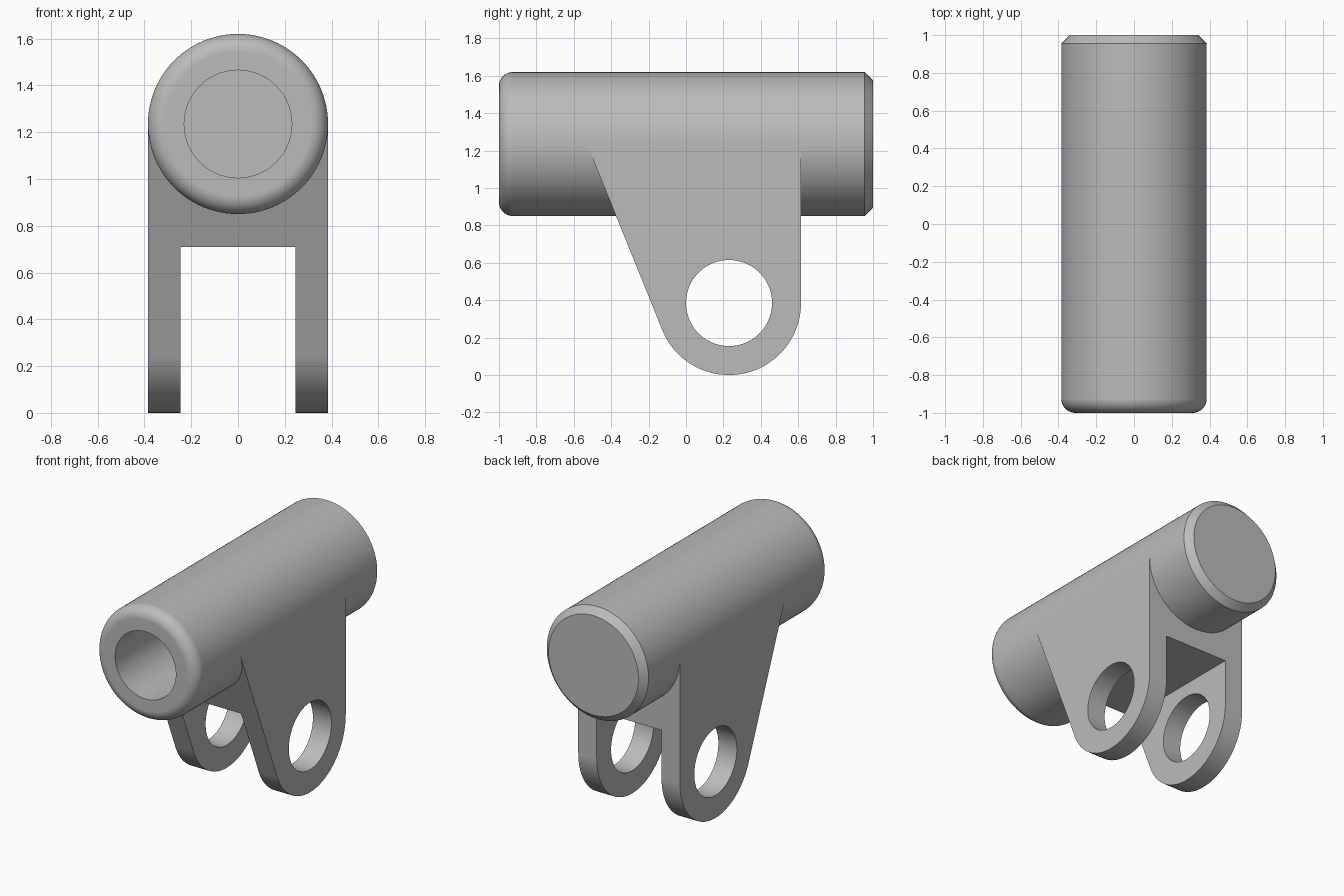
import bpy, bmesh
from math import sin, cos, pi, atan2, radians
from mathutils import Vector, Matrix

cube = bpy.data.objects.get("Cube")
if cube:
    bpy.data.objects.remove(cube, do_unlink=True)

R, BORE, AXIS_Z = 0.385, 0.23, 1.235     # barrel radius, hole radius, barrel height
EYE_Y, EYE_Z = 0.23, 0.385               # centre of the lug eye

grey = bpy.data.materials.new("plain grey")
grey.use_nodes = True
grey.diffuse_color = (0.5, 0.5, 0.5, 1)
grey.node_tree.nodes["Principled BSDF"].inputs["Base Color"].default_value = (0.5, 0.5, 0.5, 1)


def make(name, bm):
    bmesh.ops.recalc_face_normals(bm, faces=bm.faces)
    mesh = bpy.data.meshes.new(name)
    bm.to_mesh(mesh)
    bm.free()
    mesh.materials.append(grey)
    obj = bpy.data.objects.new(name, mesh)
    bpy.context.collection.objects.link(obj)
    return obj


def smooth(obj):
    bpy.ops.object.select_all(action='DESELECT')
    obj.select_set(True)
    bpy.context.view_layer.objects.active = obj
    bpy.ops.object.shade_smooth_by_angle(angle=radians(30))
    mod = obj.modifiers.new("even shading", 'WEIGHTED_NORMAL')
    mod.keep_sharp = True


def cutter_rod(name, radius, length, centre, axis):
    bm = bmesh.new()
    turn = Matrix.Rotation(pi / 2, 4, axis)
    bmesh.ops.create_cone(bm, cap_ends=True, segments=96, radius1=radius, radius2=radius,
                          depth=length, matrix=Matrix.Translation(centre) @ turn)
    return make(name, bm)


def cut(target, cutter):
    mod = target.modifiers.new("cut", 'BOOLEAN')
    mod.operation, mod.solver, mod.object = 'DIFFERENCE', 'EXACT', cutter
    bpy.context.view_layer.objects.active = target
    bpy.ops.object.modifier_apply(modifier=mod.name)
    bpy.data.objects.remove(cutter, do_unlink=True)


# Barrel: turned profile with blind bore, rounded mouth and chamfered back
FILLET, CHAMFER, FLOOR_Y = 0.075, 0.045, 0.845
profile = [(0, FLOOR_Y), (BORE, FLOOR_Y), (BORE, -1)]
for i in range(11):
    a = i / 10 * pi / 2
    profile.append((R - FILLET + FILLET * sin(a), -1 + FILLET - FILLET * cos(a)))
profile += [(R, 1 - CHAMFER), (R - CHAMFER, 1), (0, 1)]
bm = bmesh.new()
verts = [bm.verts.new((r, y, AXIS_Z)) for r, y in profile]
edges = [bm.edges.new(pair) for pair in zip(verts, verts[1:])]
bmesh.ops.spin(bm, geom=verts + edges, cent=(0, 0, AXIS_Z), axis=(0, 1, 0),
               angle=2 * pi, steps=96)
bmesh.ops.remove_doubles(bm, verts=bm.verts, dist=0.0005)
barrel = make("barrel", bm)
smooth(barrel)

# Lug: rounded tapering side profile extruded across the barrel width
slope = Vector((0.37, -0.91)).normalized()      # downward direction of the slanted edge
start = atan2(-slope.x, slope.y)                # angle of its tangent point
start = atan2(-abs(slope.x), -abs(slope.y)) 
outline = [(-0.53, AXIS_Z)]
for i in range(41):
    a = start + (0 - start) * i / 40
    outline.append((EYE_Y + R * cos(a), EYE_Z + R * sin(a)))
outline.append((EYE_Y + R, AXIS_Z))
bm = bmesh.new()
face = bm.faces.new([bm.verts.new((-R, y, z)) for y, z in outline])
side = bmesh.ops.extrude_face_region(bm, geom=[face])["geom"]
bmesh.ops.translate(bm, vec=(2 * R, 0, 0),
                    verts=[v for v in side if isinstance(v, bmesh.types.BMVert)])
lug = make("clevis_lug", bm)

# Slot between the two ears, the eye through them, and the saddle under the barrel
bm = bmesh.new()
bmesh.ops.create_cube(bm, size=1, matrix=Matrix.Translation((0, 0, 0.21))
                      @ Matrix.Diagonal((0.49, 3, 1, 1)))
cut(lug, make("slot_cutter", bm))
cut(lug, cutter_rod("eye_cutter", BORE, 2, (0, EYE_Y, EYE_Z), 'Y'))
cut(lug, cutter_rod("saddle_cutter", R - 0.012, 3, (0, 0, AXIS_Z), 'X'))
smooth(lug)
